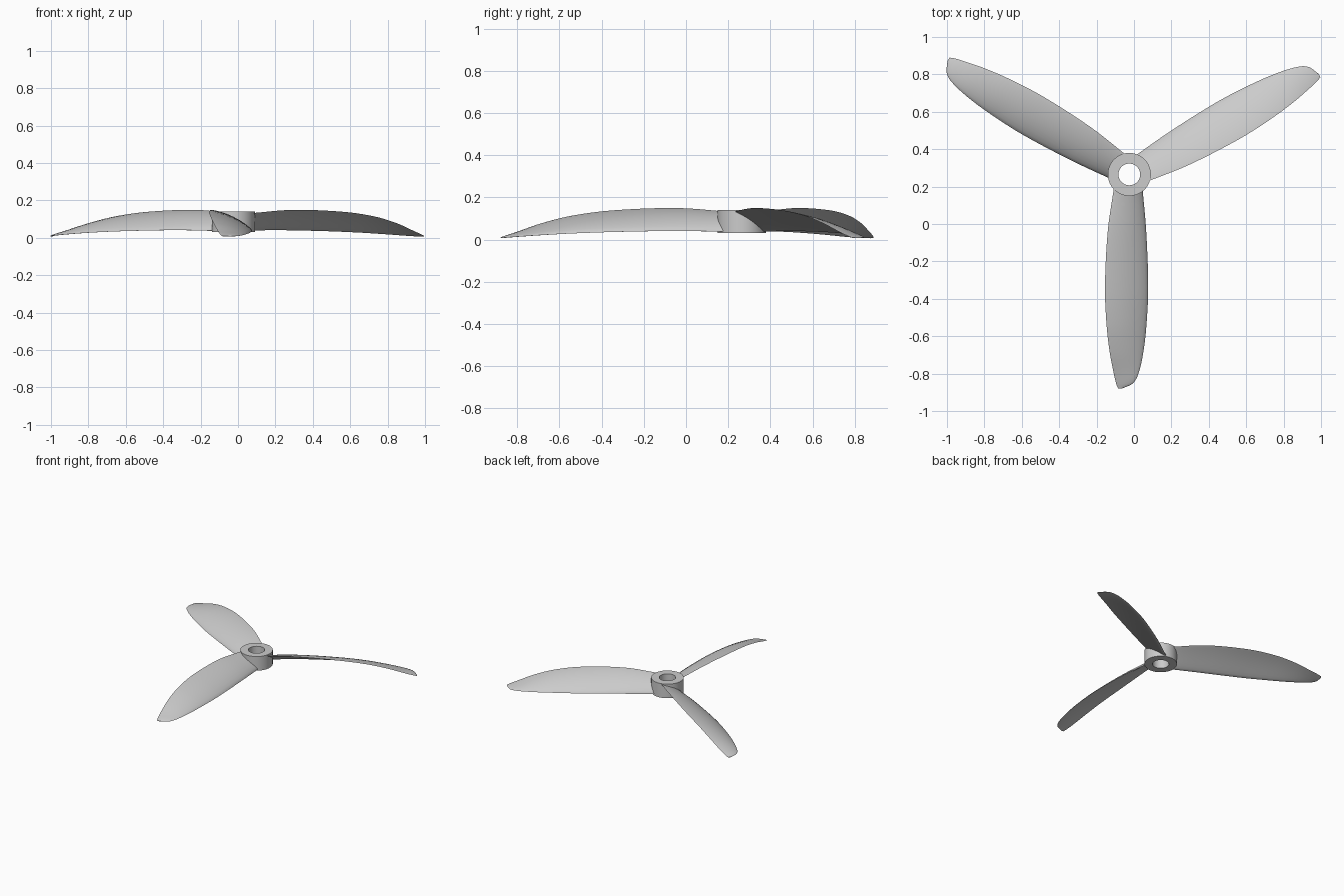
import bpy, bmesh, math
from mathutils import Vector, Matrix

if "Cube" in bpy.data.objects:
    bpy.data.objects.remove(bpy.data.objects["Cube"])

CX, CY = -0.025, 0.265          # rotor axis
R_OUT, R_IN, Z0, Z1 = 0.115, 0.058, 0.03, 0.14


def finish(bm, name, angle):
    bmesh.ops.recalc_face_normals(bm, faces=bm.faces[:])
    me = bpy.data.meshes.new(name)
    bm.to_mesh(me)
    bm.free()
    ob = bpy.data.objects.new(name, me)
    bpy.context.collection.objects.link(ob)
    bpy.ops.object.select_all(action='DESELECT')
    ob.select_set(True)
    bpy.context.view_layer.objects.active = ob
    bpy.ops.object.shade_smooth_by_angle(angle=math.radians(angle))
    return ob


def loft(bm, rings, closed):
    n = len(rings[0])
    pairs = list(zip(rings, rings[1:])) + ([(rings[-1], rings[0])] if closed else [])
    for a, b in pairs:
        for i in range(n):
            j = (i + 1) % n
            bm.faces.new((a[i], a[j], b[j], b[i]))


# Hub: ring with a through bore
bm = bmesh.new()
rings = []
for k in range(64):
    t = 2 * math.pi * k / 64
    rings.append([bm.verts.new((CX + r * math.cos(t), CY + r * math.sin(t), z))
                  for r, z in ((R_IN, Z0), (R_OUT, Z0), (R_OUT, Z1), (R_IN, Z1))])
loft(bm, rings, True)
finish(bm, "hub", 35)

# Blade stations: radius, high edge (u, z), low edge (u, z), thickness
STATIONS = [
    (0.07, -0.082, 0.132, 0.070, 0.037, 0.020),
    (0.30, -0.115, 0.149, 0.090, 0.041, 0.020),
    (0.60, -0.130, 0.139, 0.101, 0.036, 0.018),
    (0.80, -0.122, 0.114, 0.092, 0.029, 0.015),
    (0.95, -0.105, 0.077, 0.075, 0.021, 0.012),
    (1.07, -0.082, 0.035, 0.047, 0.013, 0.008),
    (1.12, -0.070, 0.018, 0.015, 0.009, 0.006),
    (1.145, -0.060, 0.009, -0.040, 0.007, 0.003),
]


def smooth_stations(steps=5):
    p = [Vector(s) for s in STATIONS]
    r = [s[0] for s in STATIONS]
    last = len(p) - 1

    def slope(i):
        a, b = max(i - 1, 0), min(i + 1, last)
        return (p[b] - p[a]) / (r[b] - r[a])
    out = []
    for i in range(last):
        h = r[i + 1] - r[i]
        for k in range(steps):
            t = k / steps
            out.append(p[i] * (2*t**3 - 3*t**2 + 1) + slope(i) * h * (t**3 - 2*t**2 + t)
                       + p[i + 1] * (3*t**2 - 2*t**3) + slope(i + 1) * h * (t**3 - t**2))
    return out + [p[-1]]


def section(s, n=10):
    # thin cambered airfoil, blunt on the low edge
    r, ua, za, ub, zb, th = s
    lo, hi = Vector((ub, zb)), Vector((ua, za))
    chord = hi - lo
    normal = Vector((-chord.y, chord.x)).normalized()
    if normal.y < 0:
        normal = -normal
    pts = []
    for k in range(2 * n):
        a = math.pi * k / n
        c = (1 - math.cos(a)) / 2
        half = th * 1.3 * (math.sqrt(c) * (1 - c) + 0.12 * math.sqrt(max(c * (1 - c), 0)))
        camber = 0.045 * chord.length * 4 * c * (1 - c) * min(1, th / 0.015)
        q = lo + chord * c + normal * (camber + (half if k < n else -half))
        pts.append((q.x, -r, max(q.y, 0.0)))
    return pts


# Three identical blades around the hub
for k, name in enumerate(("blade_front", "blade_back_right", "blade_back_left")):
    m = Matrix.Translation((CX, CY, 0)) @ Matrix.Rotation(math.radians(120 * k), 4, 'Z')
    bm = bmesh.new()
    rings = [[bm.verts.new(m @ Vector(q)) for q in section(s)] for s in smooth_stations()]
    loft(bm, rings, False)
    bm.faces.new(rings[0])
    bm.faces.new(rings[-1])
    finish(bm, name, 40)
